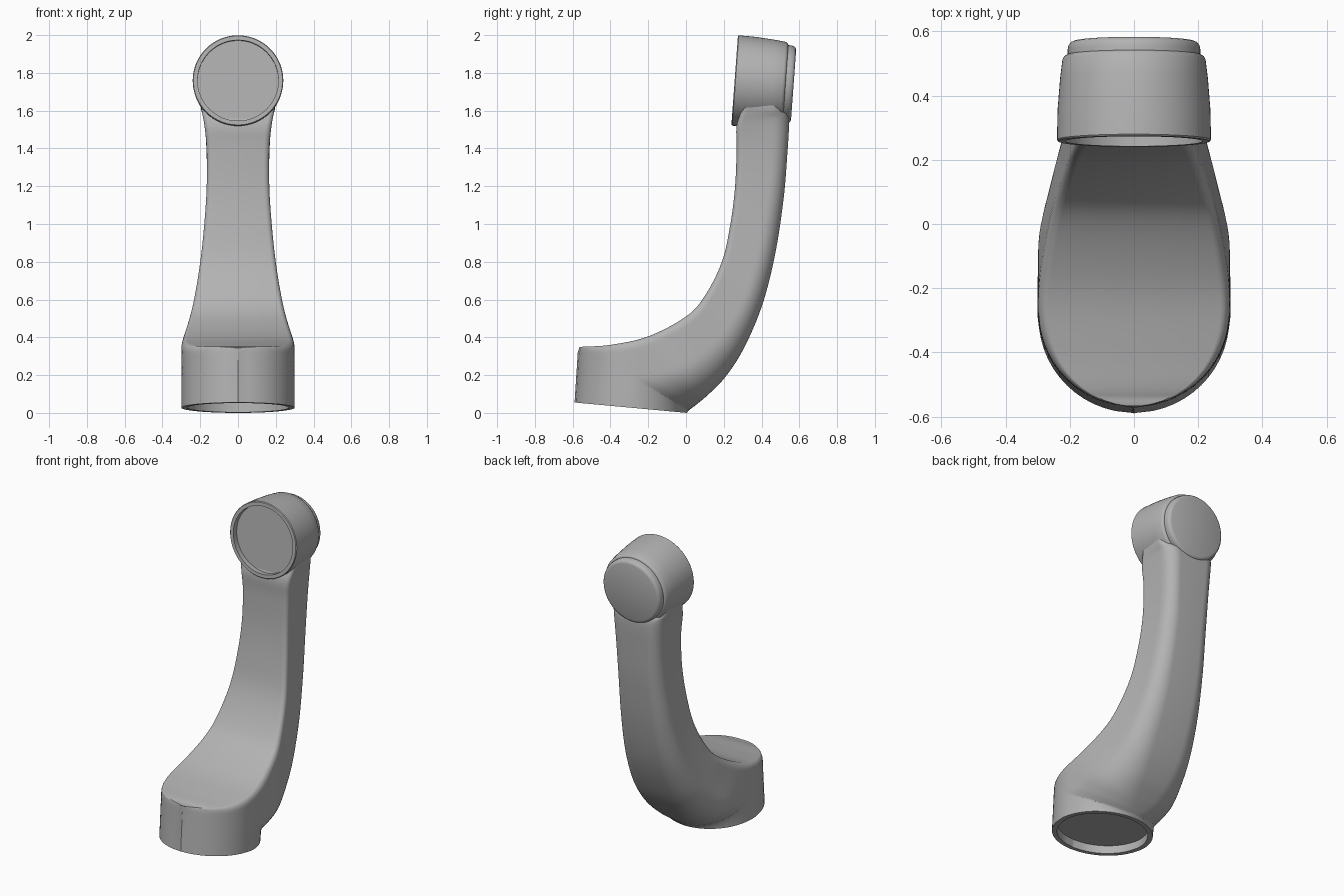
import bpy, bmesh, math
from mathutils import Vector

cube = bpy.data.objects.get("Cube")
if cube:
    bpy.data.objects.remove(cube, do_unlink=True)

grey = bpy.data.materials.new("plain grey")
grey.use_nodes = True
colour = (0.45, 0.45, 0.45, 1)
grey.diffuse_color = colour
grey.node_tree.nodes["Principled BSDF"].inputs["Base Color"].default_value = colour


def loft(name, rings, angle):
    """Skin a stack of equal rings, cap both ends and shade it."""
    bm = bmesh.new()
    rows = [[bm.verts.new(p) for p in ring] for ring in rings]
    n = len(rows[0])
    for a, b in zip(rows, rows[1:]):
        for i in range(n):
            j = (i + 1) % n
            bm.faces.new((a[i], a[j], b[j], b[i]))
    bm.faces.new(rows[0])
    bm.faces.new(rows[-1])
    bmesh.ops.remove_doubles(bm, verts=bm.verts, dist=0.0003)
    bmesh.ops.recalc_face_normals(bm, faces=bm.faces)
    mesh = bpy.data.meshes.new(name)
    bm.to_mesh(mesh)
    bm.free()
    mesh.materials.append(grey)
    obj = bpy.data.objects.new(name, mesh)
    bpy.context.collection.objects.link(obj)
    bpy.ops.object.select_all(action='DESELECT')
    obj.select_set(True)
    bpy.context.view_layer.objects.active = obj
    bpy.ops.object.shade_smooth_by_angle(angle=math.radians(angle))
    return obj


def catmull(a, b, c, d, t):
    return [0.5 * (2*q + (r - p)*t + (2*p - 5*q + 4*r - s)*t*t + (3*q - p - 3*r + s)*t**3)
            for p, q, r, s in zip(a, b, c, d)]


# Arm sections: inner y, z; outer y, z; half width; start of back rounding; flat back share; fillet
SECTIONS = [
    (-.59, .055, .005, 0, .3, .5, 0, 0),
    (-.573, .32, .012, .01, .3, .5, 0, 0),
    (-.566, .342, .016, .014, .3, .5, .01, 0),
    (-.55, .35, .02, .018, .3, .5, .03, .01),
    (-.4, .36, .05, .04, .3, .5, .1, .025),
    (-.2, .405, .11, .09, .295, .52, .2, .03),
    (0, .51, .2, .18, .262, .55, .3, .03),
    (.1, .62, .3, .33, .234, .6, .4, .03),
    (.19, .8, .4, .56, .203, .64, .45, .03),
    (.235, 1, .47, .83, .18, .66, .5, .03),
    (.26, 1.2, .515, 1.12, .166, .68, .5, .03),
    (.268, 1.4, .535, 1.35, .166, .7, .55, .03),
    (.268, 1.52, .545, 1.55, .178, .7, .55, .03),
    (.3, 1.62, .52, 1.6, .195, .7, .55, .03),
    (.31, 1.7, .5, 1.68, .2, .7, .55, .03),
]
SIDE = 28


def section_ring(sec):
    """Section with a rounded back, whose front follows the round base."""
    iy, iz, oy, oz, width, start, flat, fillet = sec
    half = []
    for i in range(SIDE + 1):
        t = (1 - math.cos(math.pi * i / SIDE)) / 2
        y, z = iy + (oy - iy) * t, iz + (oz - iz) * t
        centre = -.2925 + .07 * (z - .03)
        w = width
        if y < centre:
            w = min(w, math.sqrt(max(0, .2975**2 - (y - centre)**2)))
        if t > start:
            u = min(1, (t - start) / (1 - start))
            w = min(w, width * (flat + (1 - flat) * math.sqrt(max(0, 1 - u * u))))
        if t < .1:
            w -= fillet * (1 - math.sqrt(1 - (1 - t / .1)**2))
        half.append(Vector((max(0, w), y, z)))
    return half + [Vector((-p.x, p.y, p.z)) for p in reversed(half)]


rows = SECTIONS[:3]
last = len(SECTIONS) - 1
for k in range(2, last):
    around = [SECTIONS[min(max(m, 2), last)] for m in range(k - 1, k + 3)]
    rows = rows + [catmull(*around, s / 6) for s in range(1, 7)]
rings = [section_ring(r) for r in rows]

# Shallow round recess under the base
middle = sum(rings[0], Vector()) / len(rings[0])
rim = [middle + (p - middle) * .9 for p in rings[0]]
floor = [p + Vector((.0, .004, .05)) for p in rim]
loft("curved_arm", [floor, rim] + rings, 35)

# Turned parts along the tilted head axis
ORIGIN = Vector((0, .2575, 1.76))
AXIS = Vector((0, .9973, -.073))
UP = Vector((0, .073, .9973))


def turned(name, profile, steps=64):
    out = []
    for radius, along in profile:
        out.append([ORIGIN + AXIS * along + radius * (
            Vector((math.cos(a), 0, 0)) + UP * math.sin(a))
            for a in (2 * math.pi * i / steps for i in range(steps))])
    return loft(name, out, 35)


turned("round_head", [(.214, .035), (.214, 0), (.236, 0), (.24, .005), (.238, .1),
                      (.23, .2), (.223, .255), (.218, .265), (.21, .27)])
turned("rear_cap", [(.207, .24), (.207, .285), (.204, .3), (.197, .309), (.186, .313)])
